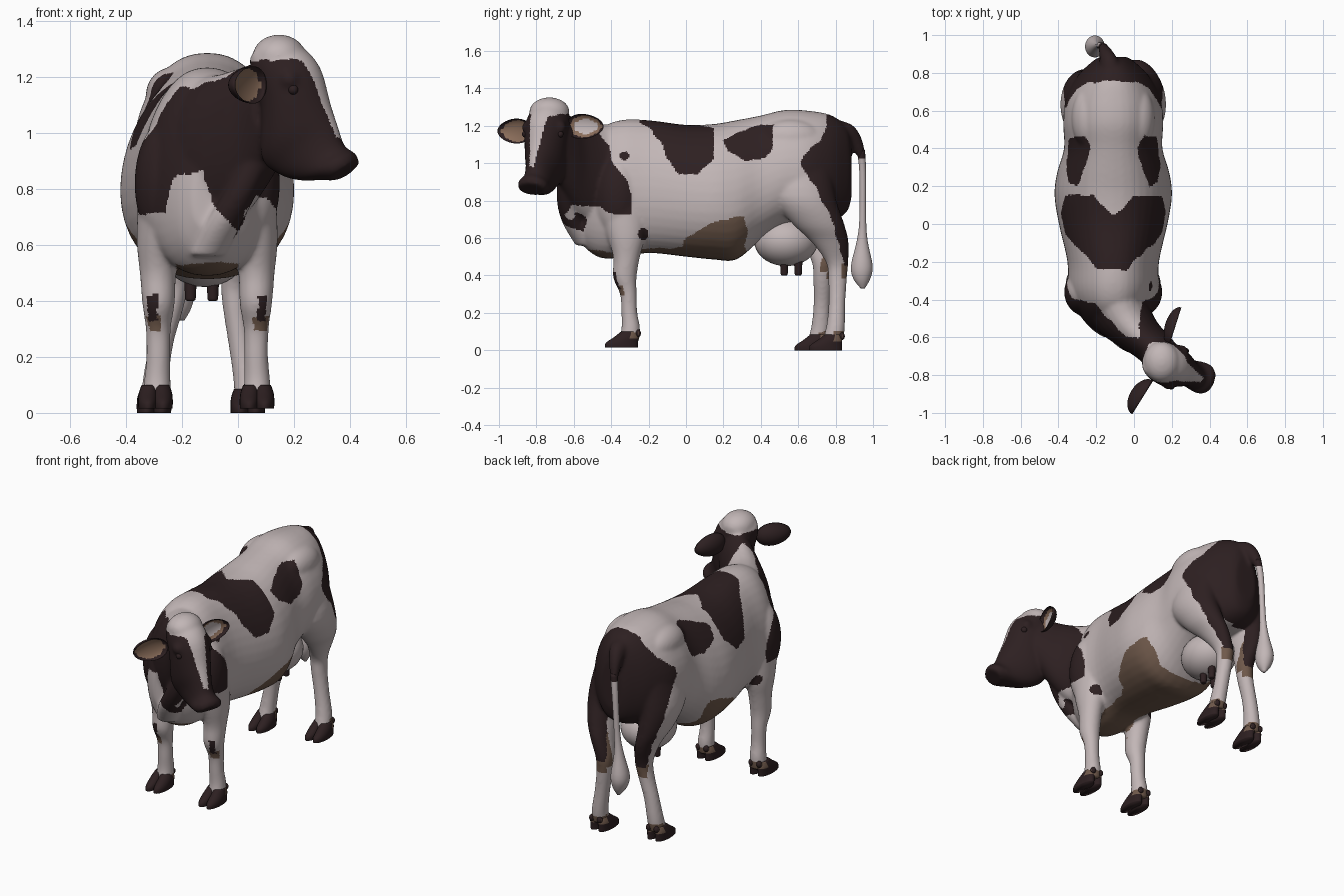
import bpy, bmesh, math
from mathutils import Vector, Matrix, noise

if "Cube" in bpy.data.objects:
    bpy.data.objects.remove(bpy.data.objects["Cube"])

X, Y, Z = Vector((1, 0, 0)), Vector((0, 1, 0)), Vector((0, 0, 1))
CX = -0.11                                   # body centre line
F, S = Vector((0.926, -0.377, 0)), Vector((0.377, 0.926, 0))   # head forward / sideways
HEAD = Vector((0.11, -0.715, 0))
WHITE, DARK, BROWN, TAN = range(4)


def material(name, rgb):
    m = bpy.data.materials.new(name)
    m.diffuse_color = (*rgb, 1)
    m.use_nodes = True
    m.node_tree.nodes["Principled BSDF"].inputs["Base Color"].default_value = m.diffuse_color
    return m


MATS = [material("white_hide", (0.54, 0.47, 0.47)), material("dark_hide", (0.026, 0.014, 0.015)),
        material("brown_hide", (0.16, 0.10, 0.07)), material("ear_tan", (0.25, 0.15, 0.10))]


def resample(rows, k=4):
    out, n = [], len(rows)
    for i in range(n - 1):
        quad = (rows[max(i - 1, 0)], rows[i], rows[i + 1], rows[min(i + 2, n - 1)])
        for j in range(k):
            t = j / k
            out.append([0.5 * (2*b + (c - a)*t + (2*a - 5*b + 4*c - d)*t*t + (3*b - a - 3*c + d)*t**3)
                        for a, b, c, d in zip(*quad)])
    return out + [rows[-1]]


def loft(bm, rows, A, B, n=28, egg=0.0, e=1.0):
    """Closed tube; each row is x, y, z, radius along A, radius along B."""
    rings = []
    for x, y, z, ra, rb in resample(rows):
        ring = []
        for i in range(n):
            c, s = math.cos(2*math.pi*i/n), math.sin(2*math.pi*i/n)
            w = math.copysign(abs(c)**e, c) * (1 - egg*s)
            ring.append(bm.verts.new(Vector((x, y, z)) + A*ra*w + B*rb*s))
        rings.append(ring)
    for r0, r1 in zip(rings, rings[1:]):
        for i in range(n):
            bm.faces.new((r0[i], r0[(i+1) % n], r1[(i+1) % n], r1[i]))
    bm.faces.new(rings[0])
    bm.faces.new(rings[-1])


def ball(bm, c, r):
    bmesh.ops.create_uvsphere(bm, u_segments=28, v_segments=18, radius=1,
                              matrix=Matrix.Translation(c) @ Matrix.Diagonal((*r, 1)))


def finish(name, bm, rule=None, voxel=None):
    bmesh.ops.recalc_face_normals(bm, faces=bm.faces)
    me = bpy.data.meshes.new(name)
    bm.to_mesh(me)
    bm.free()
    ob = bpy.data.objects.new(name, me)
    bpy.context.collection.objects.link(ob)
    if voxel:                                # fuse the overlapping volumes into one skin
        mod = ob.modifiers.new("fuse", 'REMESH')
        mod.mode, mod.voxel_size = 'VOXEL', voxel
        mod = ob.modifiers.new("soften", 'SMOOTH')
        mod.factor, mod.iterations = 0.5, 12
        me = bpy.data.meshes.new_from_object(ob.evaluated_get(bpy.context.evaluated_depsgraph_get()))
        ob.modifiers.clear()
        ob.data = me
    for m in MATS:
        me.materials.append(m)
    for p in me.polygons:
        p.use_smooth = True
        if rule:
            p.material_index = rule(p.center, p.normal)
    return ob


def interp(pts, t):
    for (a, va), (b, vb) in zip(pts, pts[1:]):
        if t <= b:
            return va + (vb - va) * max(0, (t - a) / (b - a))
    return pts[-1][1]


def inside(poly, x, y):
    hit = False
    for (x0, y0), (x1, y1) in zip(poly, poly[1:] + poly[:1]):
        if (y0 > y) != (y1 > y) and x < x0 + (y - y0) * (x1 - x0) / (y1 - y0):
            hit = not hit
    return hit


# Patch outlines in the side plane (y, z)
SADDLE = [(-.25, 1.4), (-.24, 1.215), (-.18, 1.17), (-.13, 1.1), (-.05, .95), (.06, .94), (.15, 1.03), (.15, 1.4)]
HIP = [(.2, 1.13), (.22, 1.06), (.32, 1.02), (.43, 1.03), (.46, 1.08), (.47, 1.21), (.4, 1.21), (.3, 1.17)]
RUMP = [(.76, 1.4), (.75, 1.2), (.72, 1.13), (.63, 1.04), (.61, .99), (.69, .88), (.74, .77),
        (.79, .68), (.82, .56), (.85, .45), (1.1, .45), (1.1, 1.4)]
BELLY = [(-.6, .53), (-.02, .55), (0, .6), (.1, .66), (.2, .7), (.31, .72), (.33, .65),
         (.31, .56), (.38, .45), (-.6, .45)]
SHOULDER = [(.66, -.33), (.72, -.285), (.83, -.29), (.93, -.33), (.99, -.39), (1.07, -.4), (1.2, -.43), (1.4, -.43)]
CHEST = [(-.36, .71), (-.26, .72), (-.24, .84), (-.13, .87), (-.1, .76), (-.04, .69), (0, .63), (.025, .72),
         (.06, .77), (.1, .77), (.16, .70), (.3, .7)]


def leg_shift(z):                            # the left hind leg stands further forward
    return 0.08 * min(1, max(0, (0.8 - z) / 0.35))


def hide(p, n):
    x, y, z = p + noise.noise_vector(p * 14) * 0.012
    u = x - CX
    h = p - HEAD
    if (z > 1.26 and y < -.5) or (n.dot(F) > .3 and z > .98 and h.dot(F) > .1
                                  and abs(h.dot(S) + .008) < .016 + max(0, z - 1.0) * .14):
        return WHITE                         # poll and blaze
    if y < interp(SHOULDER, z) and z > interp(CHEST, x):
        t = min(1, max(0, (-.36 - y) / .24))
        stripe = z > 1.1 and t < 1 and abs(x - CX - .1*t) < .15 - .115*t
        return WHITE if stripe else DARK
    if inside(SADDLE, y, z) and not (abs(u) < .1 and y > .04 + abs(u)):
        return DARK
    if abs(u) > .09 and inside(HIP, y, z):
        return DARK
    yr = y + (leg_shift(z) if u < 0 else 0)
    if inside(RUMP, yr, z):
        return DARK
    if (yr > .80 and .42 < z < .62 and abs(u) < .1) or (yr > .835 and .38 < z < .46):
        return BROWN                         # inner hocks
    if y < -.34 and .33 < z < .42 and .176 < abs(u) < .212:
        return DARK                          # knees
    if y < -.34 and .295 < z < .345 and abs(u) > .165:
        return BROWN
    if (y + .23)**2 + (z - .62)**2 < .03**2 or (u > 0 and (y + .33)**2 + (z - 1.04)**2 < .024**2):
        return DARK                          # small spots
    if (y > -.2 or abs(u) < .11) and inside(BELLY, y, z):
        return BROWN
    return BROWN if z < .1 and n.y > -.1 else WHITE


# Body: barrel, neck, dewlap, head and legs fused to one skin
bm = bmesh.new()
barrel = [(-.60, .90, .66, .05), (-.55, 1.05, .56, .12), (-.46, 1.18, .495, .19), (-.35, 1.23, .495, .235),
          (-.2, 1.23, .52, .24), (0, 1.205, .5, .285), (.15, 1.21, .485, .308), (.27, 1.23, .485, .295),
          (.40, 1.255, .59, .258), (.53, 1.285, .67, .262), (.66, 1.28, .68, .25), (.78, 1.255, .69, .19),
          (.86, 1.19, .74, .11), (.885, 1.1, .82, .07)]
loft(bm, [(CX, y, (t + b)/2, w, (t - b)/2) for y, t, b, w in barrel], X, Z, 40, .13, .87)
loft(bm, [(-.11, -.34, .90, .20, .31), (-.06, -.48, .925, .155, .285), (.02, -.58, .98, .12, .255),
          (.09, -.64, 1.045, .105, .215), (.14, -.69, 1.10, .1, .17)], Vector((.82, .57, 0)), Z)
loft(bm, [(.07, -.63, .92, .06, .06), (.01, -.63, .79, .06, .06), (-.05, -.60, .68, .065, .06),
          (CX, -.53, .56, .065, .06)], X, Y)
skull = [(-.02, 1.295, .08, .055), (.03, 1.25, .108, .105), (.085, 1.16, .116, .13), (.105, 1.01, .104, .16),
         (.15, .94, .080, .142), (.205, .893, .074, .105), (.265, .88, .086, .08), (.297, .862, .074, .055)]
loft(bm, [(*(HEAD + F*d + Z*z), w, k) for d, z, w, k in skull], S, F*.8 + Z*.6)
ball(bm, HEAD + F*.04 + Z*1.275, (.095, .108, .077))
loft(bm, [(-.115, .74, 1.2, .06, .05), (-.13, .85, 1.165, .05, .055), (-.15, .91, 1.11, .036, .042),
          (-.165, .942, 1.04, .024, .026)], X, Vector((0, .6, .8)))       # tail root
for side in (-1, 1):
    ball(bm, HEAD + F*.115 + S*.085*side + Z*1.19, (.04, .04, .04))       # brow
    ball(bm, (CX + .125*side, .56, 1.135), (.095, .17, .10))              # hip bone
    ball(bm, (CX + .14*side, -.36, .82), (.12, .13, .23))                 # shoulder
    front = [(.155, -.34, .80, .09, .14), (.172, -.32, .62, .08, .105), (.176, -.318, .5, .065, .072),
             (.174, -.327, .39, .058, .063), (.175, -.308, .3, .045, .045), (.175, -.303, .2, .043, .043),
             (.178, -.295, .12, .047, .05), (.18, -.305, .05, .05, .055)]
    hind = [(.14, .62, 1.0, .1, .16), (.175, .63, .82, .105, .17), (.165, .705, .68, .085, .14),
            (.135, .77, .58, .062, .1), (.10, .808, .47, .05, .06), (.10, .81, .38, .045, .05),
            (.118, .807, .25, .043, .045), (.138, .80, .13, .046, .05), (.145, .785, .05, .048, .056)]
    loft(bm, [(CX + side*x, *r) for x, *r in front], X, Y)
    wide = lambda z: .045 * min(1, max(0, (.6 - z) / .35)) if side < 0 else 0
    loft(bm, [(CX + side*(x + wide(z)), y - (leg_shift(z) if side < 0 else 0), z, a, b)
              for x, y, z, a, b in hind], X, Y)
finish("body", bm, hide, voxel=0.009)

# Hooves: two claws each with dewclaws, brown at the heel
feet = {"front_left": (CX - .185, -.345, .015), "front_right": (CX + .178, -.345, .015),
        "hind_left": (CX - .19, .668, 0), "hind_right": (CX + .145, .745, 0)}
for name, (x, y, z) in feet.items():
    bm = bmesh.new()
    for o in (-.027, .027):
        loft(bm, [(x + o, y, z, .034, .088), (x + o, y + .003, z + .025, .035, .086),
                  (x + o*.95, y + .025, z + .055, .034, .065), (x + o*.8, y + .04, z + .085, .028, .042)], X, Y, 20)
        ball(bm, (x + o, y + .088, z + .075), (.016, .016, .02))
    finish(name + "_hoof", bm, lambda p, n: BROWN if n.y > .1 and p.z > z + .045 and p.y < y + .09 else DARK)

# Udder and teats
bm = bmesh.new()
ball(bm, (CX - .01, .535, .583), (.155, .17, .133))
finish("udder", bm)
bm = bmesh.new()
for x in (-.17, -.09):
    for y in (.525, .6):
        loft(bm, [(x, y, .5, .024, .024), (x, y, .43, .02, .02), (x, y, .405, .018, .018), (x, y, .4, .01, .01)], X, Y, 16)
finish("teats", bm, lambda p, n: DARK)

# Hanging tail with tuft
bm = bmesh.new()
loft(bm, [(-.16, .935, 1.07, .022, .022), (-.175, .945, .95, .019, .018), (-.19, .945, .7, .018, .018),
          (-.2, .942, .58, .028, .03), (-.207, .94, .45, .052, .058), (-.205, .94, .38, .04, .044),
          (-.2, .945, .33, .008, .01)], X, Y)
finish("tail", bm, lambda p, n: DARK if p.z > 1.03 else WHITE)

# Ears: cupped leaves, pale inside
for name, mid, a, core, fat in (("right_ear", (.025, -.905, 1.172), (-.53, -.85, 0), TAN, .07),
                                ("left_ear", (.195, -.535, 1.197), (.3, .95, 0), WHITE, .055)):
    a = Vector(a).normalized()
    front = (F - a * F.dot(a)).normalized()
    bm = bmesh.new()
    ball(bm, (0, 0, 0), (1, 1, 1))
    for f in bm.faces:
        c = f.calc_center_median()
        r = math.hypot(c.x, c.z)
        f.material_index = DARK if c.y < 0 or r > .84 else (core if r < .6 else TAN)
    for v in bm.verts:
        t, d, w = v.co
        depth = -.035 * d if d > 0 else fat * d
        v.co = Vector(mid) + a*t*.106 + front*(depth + .025) + Z*w*.066*(1 - .15*t)
    finish(name, bm)

# Eyes
bm = bmesh.new()
for side in (-1, 1):
    ball(bm, HEAD + F*.135 + S*.1*side + Z*1.155, (.018, .018, .018))
finish("eyes", bm, lambda p, n: DARK)
